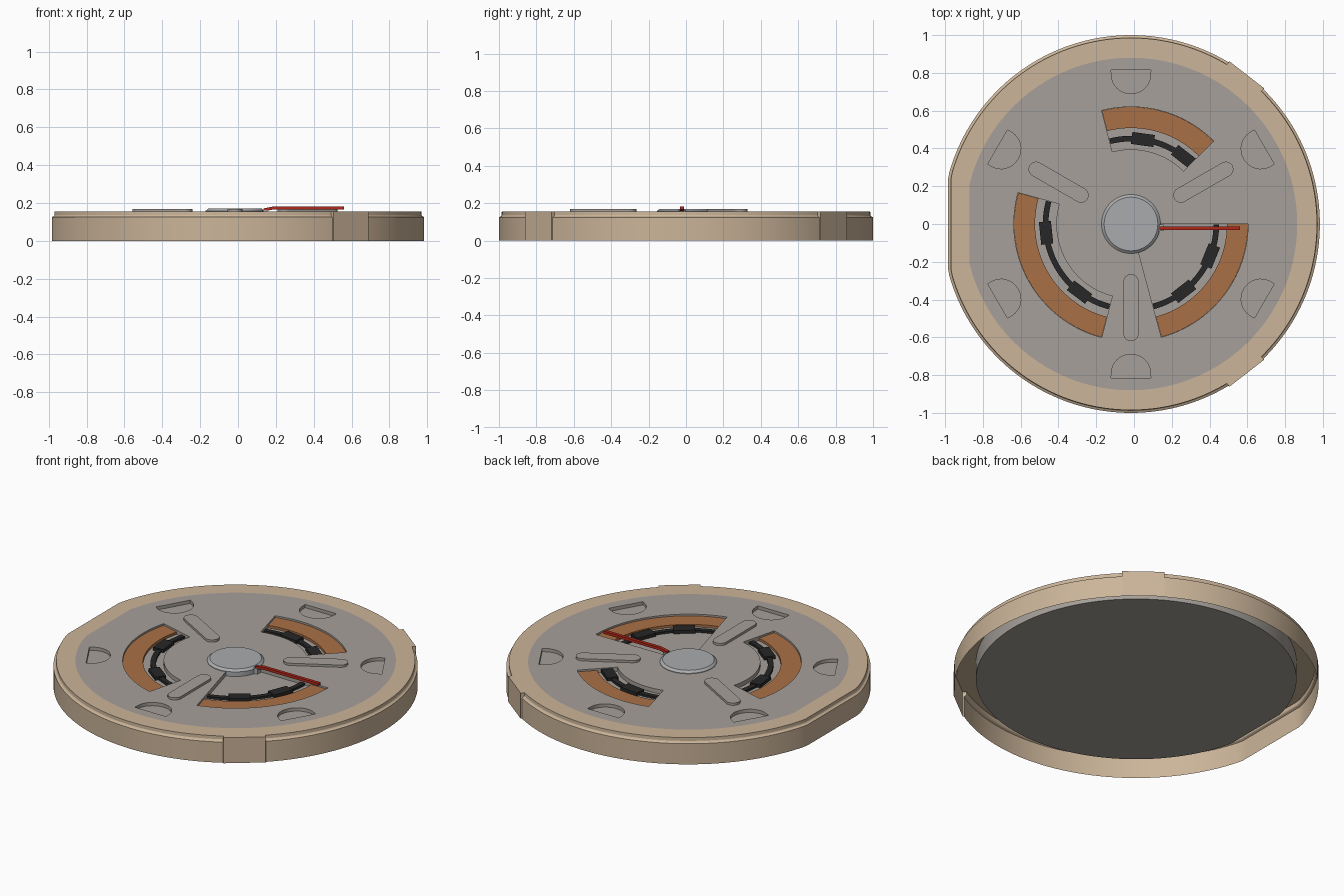
import bpy, bmesh
from math import cos, sin, radians, pi

if "Cube" in bpy.data.objects:
    bpy.data.objects.remove(bpy.data.objects["Cube"])

CX = -0.016      # centre of the round body
TOP = 0.155      # face height
FLOOR = 0.13     # bottom of the windows


def material(name, rgb):
    m = bpy.data.materials.new(name)
    m.diffuse_color = (*rgb, 1)
    m.use_nodes = True
    m.node_tree.nodes["Principled BSDF"].inputs["Base Color"].default_value = m.diffuse_color
    return m


TAN = material("tan", (0.60, 0.46, 0.32))
PLATE = material("warm_grey", (0.38, 0.35, 0.32))
COPPER = material("copper", (0.40, 0.16, 0.06))
BLACK = material("black", (0.02, 0.02, 0.02))
RED = material("red", (0.45, 0.02, 0.01))
STEEL = material("steel", (0.40, 0.41, 0.42))


def loft(name, rings, mat=None, caps=True):
    """Skin a list of equal-length rings of 3D points."""
    bm = bmesh.new()
    rows = [[bm.verts.new((x + CX, y, z)) for x, y, z in r] for r in rings]
    n = len(rows[0])
    for a, b in zip(rows, rows[1:]):
        for i in range(n):
            j = (i + 1) % n
            bm.faces.new((a[i], a[j], b[j], b[i]))
    if caps:
        bm.faces.new(rows[0][::-1])
        bm.faces.new(rows[-1])
        bmesh.ops.recalc_face_normals(bm, faces=bm.faces)
    me = bpy.data.meshes.new(name)
    bm.to_mesh(me)
    bm.free()
    ob = bpy.data.objects.new(name, me)
    bpy.context.collection.objects.link(ob)
    if mat:
        me.materials.append(mat)
    return ob


def prism(name, pts, z0, z1, mat=None):
    return loft(name, [[(x, y, z) for x, y in pts] for z in (z0, z1)], mat)


def polar(r, deg):
    return r * cos(radians(deg)), r * sin(radians(deg))


def spin(pts, deg):
    c, s = cos(radians(deg)), sin(radians(deg))
    return [(x * c - y * s, x * s + y * c) for x, y in pts]


def arc(r, a0, a1, n=32):
    return [polar(r, a0 + (a1 - a0) * i / n) for i in range(n + 1)]


def sector(r0, r1, a0, a1):
    return arc(r1, a0, a1) + arc(r0, a1, a0)


# Outline angles, with close pairs where the rim steps at the two tabs
TABS, HALF = (52.2, 307.8), 6.7
angles = [2.0 * i for i in range(180)]
for t in TABS:
    for e in (-HALF, HALF):
        angles += [t + e - 0.05, t + e + 0.05]
angles.sort()


def outline(r, flat, z, inset=0.0, tabs=True):
    """Circle with a flat on the left and two flat tabs on the right."""
    pts = []
    for a in angles:
        q = r - inset
        for t in TABS:
            if tabs and abs(a - t) < HALF:
                q = 1.0 / cos(radians(a - t))
        if abs(a - 180) < 40:
            q = min(q, (flat - inset) / cos(radians(a - 180)))
        pts.append((*polar(q, a), z))
    return pts


# Open-bottomed shell: wall, ledge, lip, top annulus
shell = loft("outer_shell", [
    outline(1, 0.968, 0), outline(1, 0.968, 0.125),
    outline(1, 0.968, 0.131, 0.011), outline(1, 0.968, 0.136, 0.014),
    outline(1, 0.968, TOP, 0.015),
    outline(0.88, 0.854, TOP, tabs=False)], TAN, caps=False)

# Face plate with windows and D-shaped pockets
plate = loft("face_plate", [outline(0.88, 0.854, z, tabs=False) for z in (0.05, TOP)], PLATE)
windows = [(0.395, 45, 104.5), (0.395, 164.5, 255.5), (0.10, -75, 0)]
cutters = [prism("window_cutter", sector(r, 0.62, a, b), FLOOR, 0.3) for r, a, b in windows]
d_shape = [(0.815, 0.105)] + [(0.79 - 0.10 * sin(pi * i / 16), 0.104 * cos(pi * i / 16))
                              for i in range(17)] + [(0.815, -0.105)]
for k in range(6):
    cutters.append(prism("pocket_cutter", spin(d_shape, 30 + 60 * k), 0.135, 0.3))
for c in cutters:
    c.hide_render = True
    mod = plate.modifiers.new("cut", 'BOOLEAN')
    mod.operation, mod.object, mod.solver = 'DIFFERENCE', c, 'EXACT'
    bpy.context.view_layer.objects.active = plate
    bpy.ops.object.modifier_apply(modifier=mod.name)
    bpy.data.objects.remove(c)

# Copper strips and the dark component chains inside the windows
blocks = [(52, 82), (186, 233), (-52, -22)]
for (r, a, b), spots in zip(windows, blocks):
    prism("copper_strip", sector(0.508, 0.619, a + 0.1, b - 0.1), 0.12, 0.145, COPPER)
    prism("chain_wire", sector(0.437, 0.467, a + 0.2, b - 0.2), 0.12, 0.143, BLACK)
    for s in spots:
        box = [(0.42, -0.06), (0.484, -0.06), (0.484, 0.06), (0.42, 0.06)]
        prism("chain_block", spin(box, s), 0.12, 0.15, BLACK)

# Raised capsule ribs
rib = ([(0.58 + x, y) for x, y in arc(0.04, -90, 90, 16)]
       + [(0.305 + x, y) for x, y in arc(0.04, 90, 270, 16)])
for a in (30, 150, 270):
    prism("raised_rib", spin(rib, a), 0.14, 0.169, PLATE)

# Hub with chamfered top and a side nub holding the needle
circle = [polar(1, 5 * i) for i in range(72)]
loft("hub", [[(r * x, r * y, z) for x, y in circle]
             for r, z in ((0.156, 0.12), (0.156, 0.158), (0.142, 0.17))], STEEL)
prism("hub_nub", [(0.12, -0.042), (0.172, -0.036), (0.172, -0.004), (0.12, 0.0)],
      0.12, 0.163, STEEL)
path = [(0.15, 0.163), (0.205, 0.174), (0.576, 0.174)]
loft("needle", [[(x, -0.022 + dy, z + dz) for dy, dz in
                 ((-0.01, -0.008), (0.01, -0.008), (0.01, 0.008), (-0.01, 0.008))]
                for x, z in path], RED)

# Smooth curves, crisp edges
for ob in bpy.context.collection.objects:
    ob.select_set(True)
bpy.context.view_layer.objects.active = shell
bpy.ops.object.shade_smooth_by_angle(angle=radians(25))
